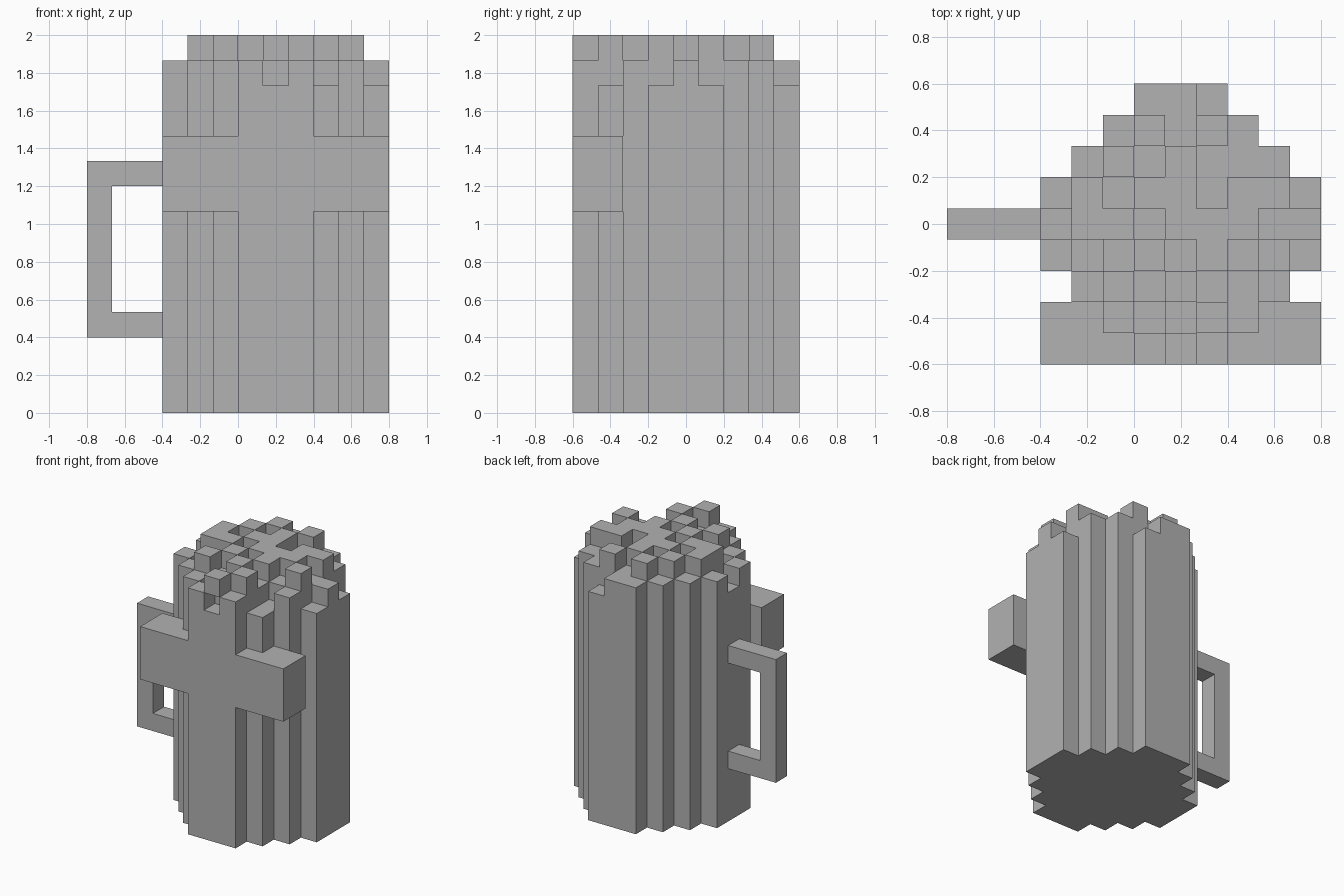
import bpy
import bmesh
from mathutils import Vector

if "Cube" in bpy.data.objects:
    bpy.data.objects.remove(bpy.data.objects["Cube"], do_unlink=True)

U = 2 / 15                        # edge of one block
ORIGIN = Vector((-0.4, -0.6, 0))  # front right corner of the body grid
BASE = 13                         # solid height in blocks

grey = bpy.data.materials.new("plain_grey")
grey.use_nodes = True
grey.diffuse_color = (0.445, 0.445, 0.445, 1)
grey.node_tree.nodes["Principled BSDF"].inputs["Base Color"].default_value = grey.diffuse_color

# Foam blocks above the body, front row first:
# . outside, 0 none, 1 lower block, 2 two blocks, f upper block only
FOAM = [
    "...1f1...",
    "..10120..",
    ".1212101.",
    "101212120",
    "022122211",
    "120221220",
    ".1212111.",
    "..12121..",
    "...110...",
]


def box(xs, ys, zs):
    """Set of blocks filling three half-open ranges."""
    return {(x, y, z) for x in range(*xs) for y in range(*ys) for z in range(*zs)}


body, foam = set(), set()
for y, row in enumerate(FOAM):
    for x, code in enumerate(row):
        if code == ".":
            continue
        body |= box((x, x + 1), (y, y + 1), (0, BASE))
        if code in "12":
            foam.add((x, y, BASE))
        if code in "2f":
            foam.add((x, y, BASE + 1))

# Cross bar across the front, outside the body
crossbar = box((0, 9), (0, 2), (8, 11)) - body
# Open square handle
handle = box((-3, 0), (4, 5), (3, 10)) - box((-2, 0), (4, 5), (4, 9))

parts = {"mug_body": body, "foam_top": foam, "front_crossbar": crossbar, "side_handle": handle}
filled = set().union(*parts.values())


def build(name, cells):
    """Skin the exposed sides of the blocks and merge flat areas."""
    bm = bmesh.new()
    for cell in sorted(cells):
        c = Vector(cell)
        for axis in range(3):
            for side in (0, 1):
                step = Vector((0, 0, 0))
                step[axis] = 2 * side - 1
                if tuple(int(v) for v in c + step) in filled:
                    continue
                a, b = Vector((0, 0, 0)), Vector((0, 0, 0))
                a[(axis + 1) % 3] = 1
                b[(axis + 2) % 3] = 1
                p = c.copy()
                p[axis] += side
                quad = [p, p + a, p + a + b, p + b]
                if not side:
                    quad.reverse()
                bm.faces.new([bm.verts.new(ORIGIN + q * U) for q in quad])
    bmesh.ops.remove_doubles(bm, verts=bm.verts[:], dist=U / 100)
    bmesh.ops.dissolve_limit(bm, angle_limit=0.01, verts=bm.verts[:], edges=bm.edges[:])
    mesh = bpy.data.meshes.new(name)
    bm.to_mesh(mesh)
    bm.free()
    mesh.materials.append(grey)
    bpy.context.scene.collection.objects.link(bpy.data.objects.new(name, mesh))


for part_name, part_cells in parts.items():
    build(part_name, part_cells)
